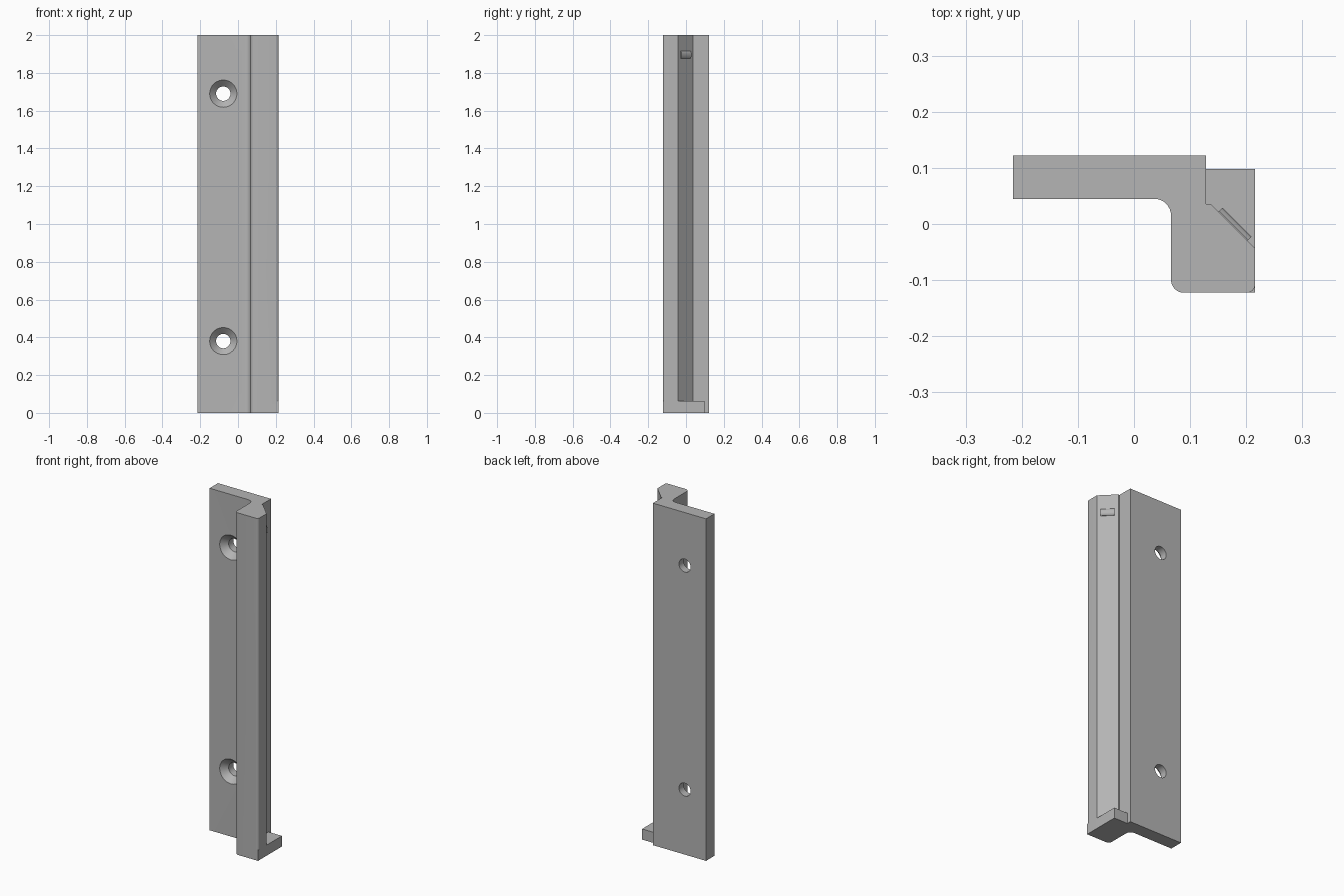
import bpy, bmesh, math
from mathutils import Matrix, Vector

if "Cube" in bpy.data.objects:
    bpy.data.objects.remove(bpy.data.objects["Cube"])

grey = bpy.data.materials.new("light grey")
grey.diffuse_color = (0.46, 0.46, 0.46, 1)
grey.use_nodes = True
grey.node_tree.nodes["Principled BSDF"].inputs["Base Color"].default_value = grey.diffuse_color


def finish(name, bm):
    bmesh.ops.recalc_face_normals(bm, faces=bm.faces)
    mesh = bpy.data.meshes.new(name)
    bm.to_mesh(mesh)
    bm.free()
    mesh.materials.append(grey)
    obj = bpy.data.objects.new(name, mesh)
    bpy.context.collection.objects.link(obj)
    return obj


def prism(name, points, height):
    """Extrude a closed outline upward from z = 0."""
    bm = bmesh.new()
    face = bm.faces.new([bm.verts.new((x, y, 0)) for x, y in points])
    new = bmesh.ops.extrude_face_region(bm, geom=[face])["geom"]
    bmesh.ops.translate(bm, vec=(0, 0, height),
                        verts=[v for v in new if isinstance(v, bmesh.types.BMVert)])
    return finish(name, bm)


def arc(cx, cy, r, start, end, n=8):
    angles = [math.radians(start + (end - start) * i / n) for i in range(n + 1)]
    return [(cx + r * math.cos(a), cy + r * math.sin(a)) for a in angles]


def revolve_y(name, profile, x, z, n=48):
    """Solid of revolution about y from (radius, y) rings."""
    bm = bmesh.new()
    rings = [[bm.verts.new((x + r * math.cos(2 * math.pi * i / n), y,
                            z + r * math.sin(2 * math.pi * i / n)))
              for i in range(n)] for r, y in profile]
    for a, b in zip(rings, rings[1:]):
        for i in range(n):
            j = (i + 1) % n
            bm.faces.new((a[i], a[j], b[j], b[i]))
    bm.faces.new(rings[0])
    bm.faces.new(rings[-1])
    return finish(name, bm)


def boolean(obj, tool, operation):
    mod = obj.modifiers.new(operation.lower(), 'BOOLEAN')
    mod.object, mod.operation, mod.solver = tool, operation, 'EXACT'
    bpy.context.view_layer.objects.active = obj
    bpy.ops.object.modifier_apply(modifier=mod.name)
    bpy.data.objects.remove(tool)


X, Y = 0.2155, 0.1225

# Rail: flat mounting flange joined to a chamfered bar
outline = [(-X, Y), (0.128, Y), (0.128, 0.036), (0.136, 0.036), (X, -0.0435)]
outline += arc(X - 0.014, -Y + 0.014, 0.014, 0, -90)
outline += arc(0.066 + 0.023, -Y + 0.023, 0.023, 270, 180)
outline += arc(0.066 - 0.03, 0.045 - 0.03, 0.03, 0, 90)
outline += [(-X, 0.045)]
rail = prism("rail", outline, 2.0)

# End stop foot at the bottom of the bar
foot = prism("foot", [(0.12, 0.0), (0.128, 0.098), (X, 0.098), (X, -Y), (0.12, -Y)], 0.062)
boolean(rail, foot, 'UNION')

# Countersunk screw holes
for z in (0.38, 1.69):
    hole = revolve_y("hole_cutter", [(0.082, 0.035), (0.072, 0.045),
                                     (0.038, 0.079), (0.038, 0.15)], -0.078, z)
    boolean(rail, hole, 'DIFFERENCE')

# Small rounded catch on the chamfered face
catch = prism("catch", [(-0.02, -0.004), (0.02, -0.004), (0.02, 0.002), (0.016, 0.007),
                        (0.009, 0.0105), (-0.009, 0.0105), (-0.016, 0.007), (-0.02, 0.002)],
              0.073)
s = math.sqrt(0.5)
along, out, up = Vector((s, -s, 0)), Vector((s, s, 0)), Vector((0, 0, 1))
frame = Matrix((up, out, along)).transposed().to_4x4()
frame.translation = Vector((0.1505, 0.0215, 1.895))
catch.data.transform(frame)

for obj in (rail, catch):
    bpy.ops.object.select_all(action='DESELECT')
    obj.select_set(True)
    bpy.context.view_layer.objects.active = obj
    bpy.ops.object.shade_smooth_by_angle(angle=math.radians(30))
